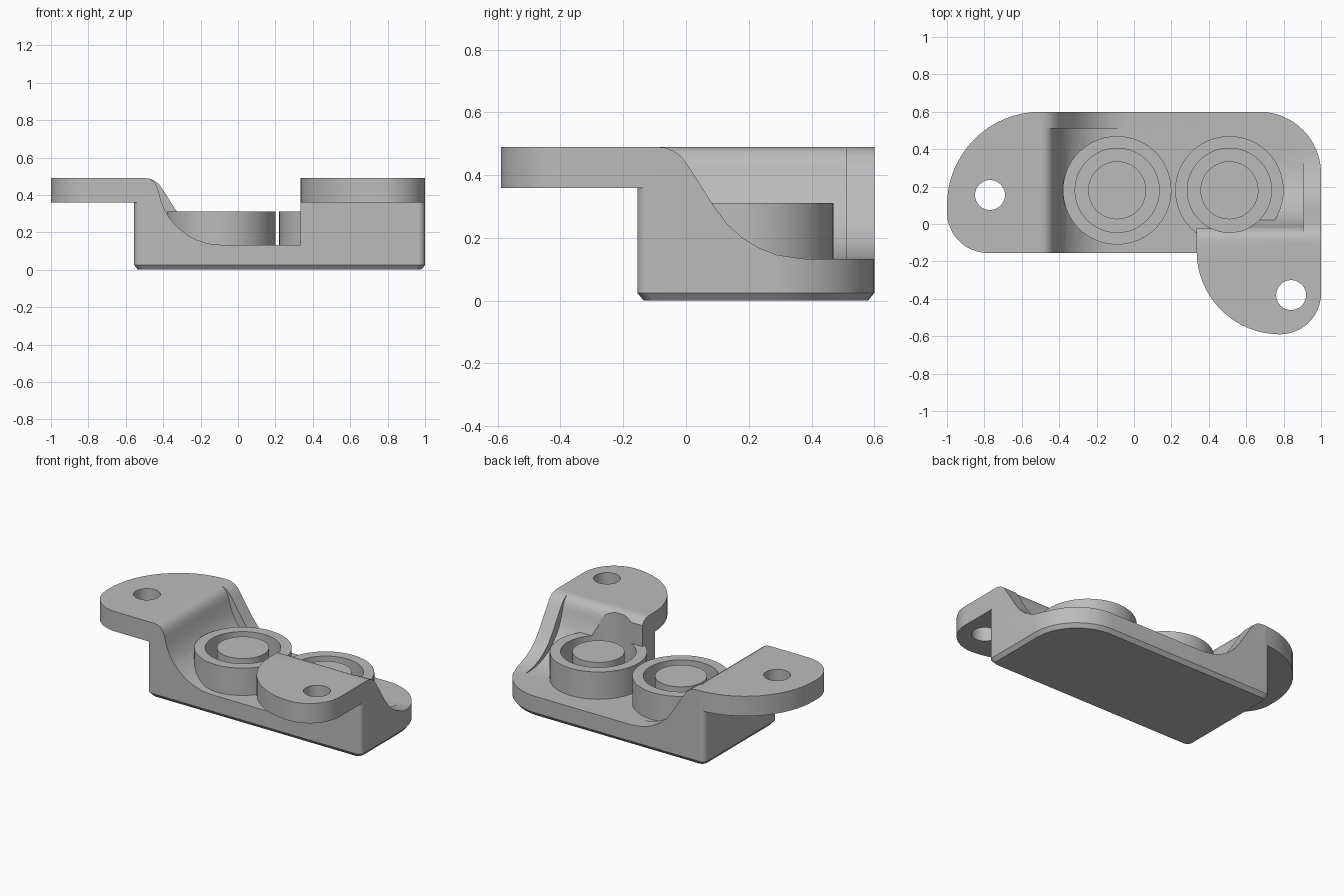
import bpy
import bmesh
import math
from mathutils import Vector

if "Cube" in bpy.data.objects:
    bpy.data.objects.remove(bpy.data.objects["Cube"], do_unlink=True)

grey = bpy.data.materials.new("plain_grey")
grey.use_nodes = True
grey.diffuse_color = (0.5, 0.5, 0.5, 1)
grey.node_tree.nodes["Principled BSDF"].inputs["Base Color"].default_value = (0.5, 0.5, 0.5, 1)

TOP, PLATE, FLOOR, RING_TOP = 0.49, 0.36, 0.133, 0.312
LEFT, RIGHT, FRONT, BACK = -0.555, 1.0, -0.155, 0.6
SHIFT = 0.41  # ramp offset between the left plate and the front plate


def loft(name, rings):
    """Closed solid through rings of equal point count."""
    bm = bmesh.new()
    loops = [[bm.verts.new(p) for p in ring] for ring in rings]
    bm.faces.new(loops[0])
    bm.faces.new(loops[-1])
    for a, b in zip(loops, loops[1:]):
        for i in range(len(a)):
            j = (i + 1) % len(a)
            bm.faces.new((a[i], a[j], b[j], b[i]))
    bmesh.ops.recalc_face_normals(bm, faces=bm.faces)
    mesh = bpy.data.meshes.new(name)
    bm.to_mesh(mesh)
    bm.free()
    mesh.materials.append(grey)
    obj = bpy.data.objects.new(name, mesh)
    bpy.context.collection.objects.link(obj)
    return obj


def outline(corners, steps=16):
    """Plan outline with a rounded arc at each (x, y, radius) corner."""
    pts = []
    for i, (x, y, r) in enumerate(corners):
        c = Vector((x, y))
        if r == 0:
            pts.append(c)
            continue
        u = (Vector(corners[i - 1][:2]) - c).normalized()
        v = (Vector(corners[(i + 1) % len(corners)][:2]) - c).normalized()
        centre = c + r * (u + v)
        for k in range(steps + 1):
            t = math.pi / 2 * k / steps
            pts.append(centre - r * (v * math.cos(t) + u * math.sin(t)))
    return pts


def prism(name, pts, z0, z1):
    return loft(name, [[(p[0], p[1], z) for p in pts] for z in (z0, z1)])


def box(name, x0, x1, y0, y1, z0, z1):
    return prism(name, [(x0, y0), (x1, y0), (x1, y1), (x0, y1)], z0, z1)


def cylinder(name, x, y, r, z0, z1, n=64):
    angles = [2 * math.pi * i / n for i in range(n)]
    return prism(name, [(x + r * math.cos(a), y + r * math.sin(a)) for a in angles], z0, z1)


def combine(obj, other, operation):
    mod = obj.modifiers.new(operation, "BOOLEAN")
    mod.operation, mod.solver, mod.object = operation, "EXACT", other
    bpy.context.view_layer.objects.active = obj
    bpy.ops.object.modifier_apply(modifier=mod.name)
    bpy.data.objects.remove(other, do_unlink=True)


# Ramp profiles as (distance, height), from the plate down to the floor
steep = [(-0.5, TOP), (-0.475, 0.487), (-0.452, 0.473), (-0.435, 0.45), (-0.425, 0.42),
         (-0.412, 0.37), (-0.387, 0.31), (-0.36, 0.268), (-0.32, 0.225), (-0.27, 0.185),
         (-0.22, 0.16), (-0.16, 0.14), (-0.09, FLOOR)]
gentle = [(-0.5, TOP), (-0.475, 0.487), (-0.45, 0.478), (-0.425, 0.46), (-0.4, 0.425),
          (-0.32, 0.3), (-0.28, 0.246), (-0.23, 0.2), (-0.18, 0.17), (-0.12, 0.146),
          (-0.03, FLOOR)]


def ramp(name, profile, start, a, b, along_x):
    end = profile[-1][0]
    pts = [(start, -0.1), (start, TOP)] + profile + [(end, -0.1)]
    if along_x:
        return loft(name, [[(d, s, z) for d, z in pts] for s in (a, b)])
    return loft(name, [[(s, d + SHIFT, z) for d, z in pts] for s in (a, b)])


# Floor slab and ramps, trimmed to the chamfered body outline
def body_ring(inset, z):
    corners = [(LEFT + inset, FRONT + inset, 0.035), (RIGHT - inset, FRONT + inset, 0.035),
               (RIGHT - inset, BACK - inset, 0.33 - inset), (LEFT + inset, BACK - inset, 0.035)]
    return [(p.x, p.y, z) for p in outline(corners)]


body = box("bracket_body", -1.2, 1.2, -0.8, 0.8, -0.1, FLOOR)
combine(body, ramp("left_ramp", steep, -0.7, -0.3, 0.51, True), "UNION")
combine(body, ramp("left_ramp_rib", gentle, -0.7, 0.51, 0.75, True), "UNION")
front_ramp = ramp("front_ramp", steep, -0.7, 0.335, 0.905, False)
combine(front_ramp, box("wall_cut", 0.2, 0.5, -0.025, 0.7, FLOOR, 0.7), "DIFFERENCE")
combine(body, front_ramp, "UNION")
combine(body, ramp("front_ramp_rib", gentle, -0.7, 0.905, 1.15, False), "UNION")
envelope = loft("envelope", [body_ring(0.02, 0), body_ring(0, 0.025), body_ring(0, TOP)])
combine(body, envelope, "INTERSECT")

# Round cups with a groove and a central boss
for side, x in (("right", -0.09), ("left", 0.51)):
    combine(body, cylinder("cup", x, 0.18, 0.29, 0.08, RING_TOP), "UNION")
    combine(body, cylinder("groove", x, 0.18, 0.225, 0.15, 0.7), "DIFFERENCE")
    cylinder(side + "_cup_boss", x, 0.18, 0.155, 0.1, RING_TOP)

# Overhanging mounting plates with screw holes
side_plate = prism("side_mounting_plate", outline(
    [(-1, FRONT, 0.22), (-0.5, FRONT, 0), (-0.5, BACK, 0), (-1, BACK, 0.5)]), PLATE, TOP)
front_plate = prism("front_mounting_plate", outline(
    [(0.335, -0.59, 0.445), (RIGHT, -0.59, 0.22), (RIGHT, -0.09, 0), (0.335, -0.09, 0)]), PLATE, TOP)
for plate, x, y in ((side_plate, -0.77, 0.155), (front_plate, 0.84, -0.38)):
    combine(plate, cylinder("screw_hole", x, y, 0.08, 0.2, 0.7, 40), "DIFFERENCE")
    combine(body, plate, "UNION")

# Smooth curved walls, keep real edges sharp
for obj in bpy.context.scene.objects:
    if obj.type == "MESH" and grey.name in obj.data.materials:
        bpy.ops.object.select_all(action="DESELECT")
        obj.select_set(True)
        bpy.context.view_layer.objects.active = obj
        bpy.ops.object.shade_smooth_by_angle(angle=math.radians(28))
